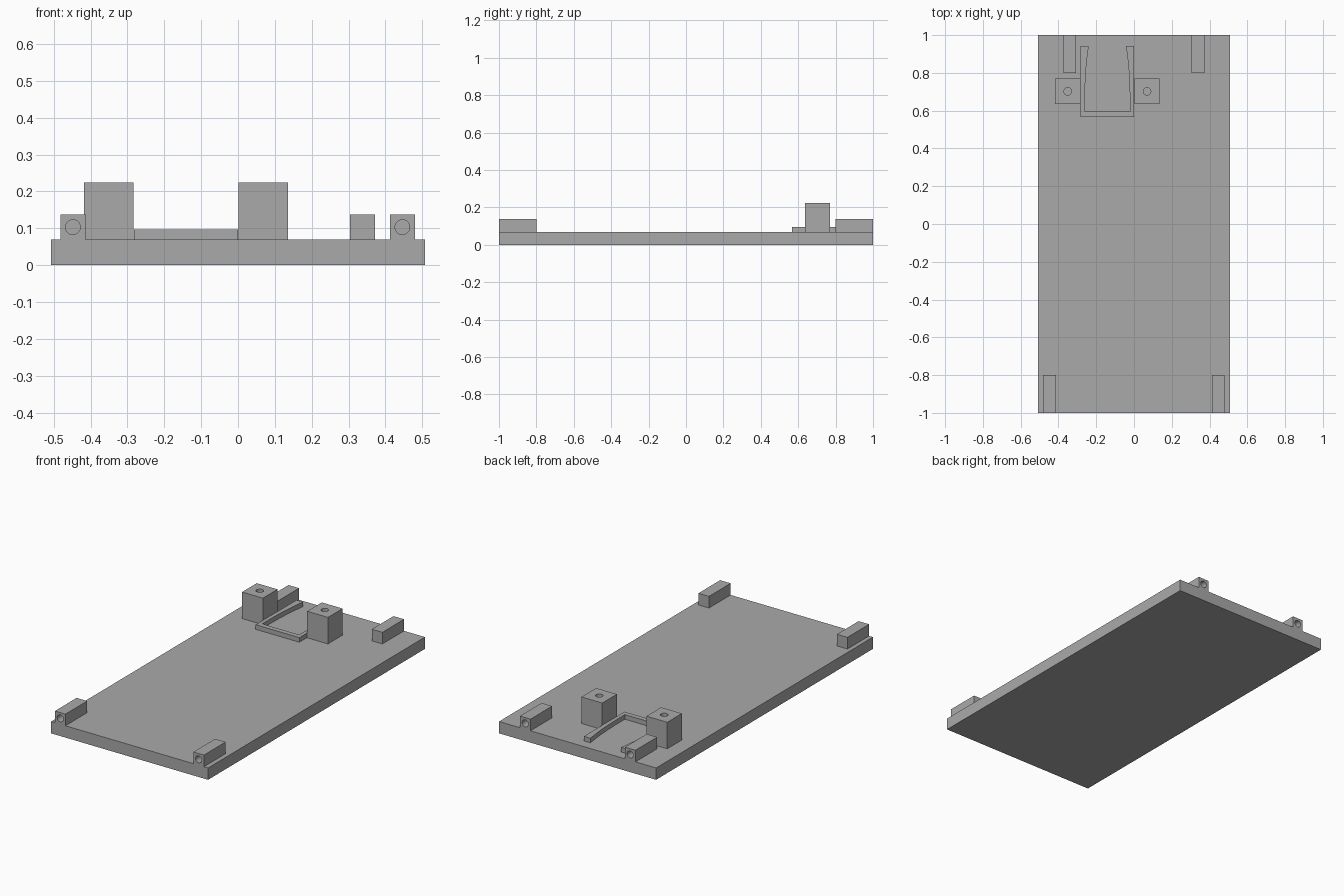
import bpy, bmesh
from math import radians
from mathutils import Matrix, Vector

cube = bpy.data.objects.get("Cube")
if cube:
    bpy.data.objects.remove(cube, do_unlink=True)

grey = bpy.data.materials.new("plain_grey")
grey.use_nodes = True
grey.diffuse_color = (0.4, 0.4, 0.4, 1)
grey.node_tree.nodes["Principled BSDF"].inputs["Base Color"].default_value = (0.4, 0.4, 0.4, 1)

PLATE_TOP = 0.069
HOLE_RADIUS = 0.02


def make_object(name, bm):
    bmesh.ops.recalc_face_normals(bm, faces=bm.faces)
    mesh = bpy.data.meshes.new(name)
    bm.to_mesh(mesh)
    bm.free()
    mesh.materials.append(grey)
    obj = bpy.data.objects.new(name, mesh)
    bpy.context.collection.objects.link(obj)
    return obj


def box(name, low, high):
    low, high = Vector(low), Vector(high)
    bm = bmesh.new()
    bmesh.ops.create_cube(bm, size=1, matrix=Matrix.Translation((low + high) / 2)
                          @ Matrix.Diagonal((*(high - low), 1)))
    return make_object(name, bm)


def drill(obj, mouth, axis, depth):
    """Cut a blind round hole, centred on the mouth, along the given axis."""
    bm = bmesh.new()
    turn = Matrix.Rotation(radians(90), 4, 'X') if axis == 'Y' else Matrix()
    bmesh.ops.create_cone(bm, cap_ends=True, segments=32, radius1=HOLE_RADIUS,
                          radius2=HOLE_RADIUS, depth=2 * depth,
                          matrix=Matrix.Translation(mouth) @ turn)
    cutter = make_object("hole_cutter", bm)
    cutter.hide_render = True
    mod = obj.modifiers.new("hole", 'BOOLEAN')
    mod.operation = 'DIFFERENCE'
    mod.solver = 'EXACT'
    mod.object = cutter
    bpy.ops.object.select_all(action='DESELECT')
    bpy.context.view_layer.objects.active = obj
    obj.select_set(True)
    bpy.ops.object.modifier_apply(modifier=mod.name)
    bpy.data.objects.remove(cutter, do_unlink=True)
    bpy.ops.object.shade_smooth_by_angle(angle=radians(30))


# Base plate
box("base_plate", (-0.507, -1, 0), (0.507, 1, PLATE_TOP))

# Corner blocks, each with a screw hole in its outer end
for name, x, end in (("front_right_block", -0.448, -1), ("front_left_block", 0.446, -1),
                     ("back_right_block", -0.34, 1), ("back_left_block", 0.338, 1)):
    y0, y1 = sorted((end, end * 0.8))
    block = box(name, (x - 0.034, y0, PLATE_TOP), (x + 0.034, y1, 0.137))
    drill(block, (x, end, 0.103), 'Y', 0.15)

# Tall mounting posts, drilled from the top
for name, x in (("right_post", -0.351), ("left_post", 0.069)):
    post = box(name, (x - 0.067, 0.635, PLATE_TOP), (x + 0.067, 0.77, 0.224))
    drill(post, (x, 0.702, 0.224), 'Z', 0.12)

# U-shaped retaining clip: half outline, mirrored about its centre line
CENTRE = -0.141
half = [(0.141, 0.566), (0.141, 0.942), (0.099, 0.942), (0.107, 0.88),
        (0.113, 0.82), (0.117, 0.75), (0.119, 0.68), (0.119, 0.595)]
outline = half + [(-x, y) for x, y in reversed(half)]
bm = bmesh.new()
face = bm.faces.new([bm.verts.new((CENTRE + x, y, PLATE_TOP)) for x, y in outline])
top = bmesh.ops.extrude_face_region(bm, geom=[face])["geom"]
bmesh.ops.translate(bm, vec=(0, 0, 0.027),
                    verts=[v for v in top if isinstance(v, bmesh.types.BMVert)])
make_object("retaining_clip", bm)
